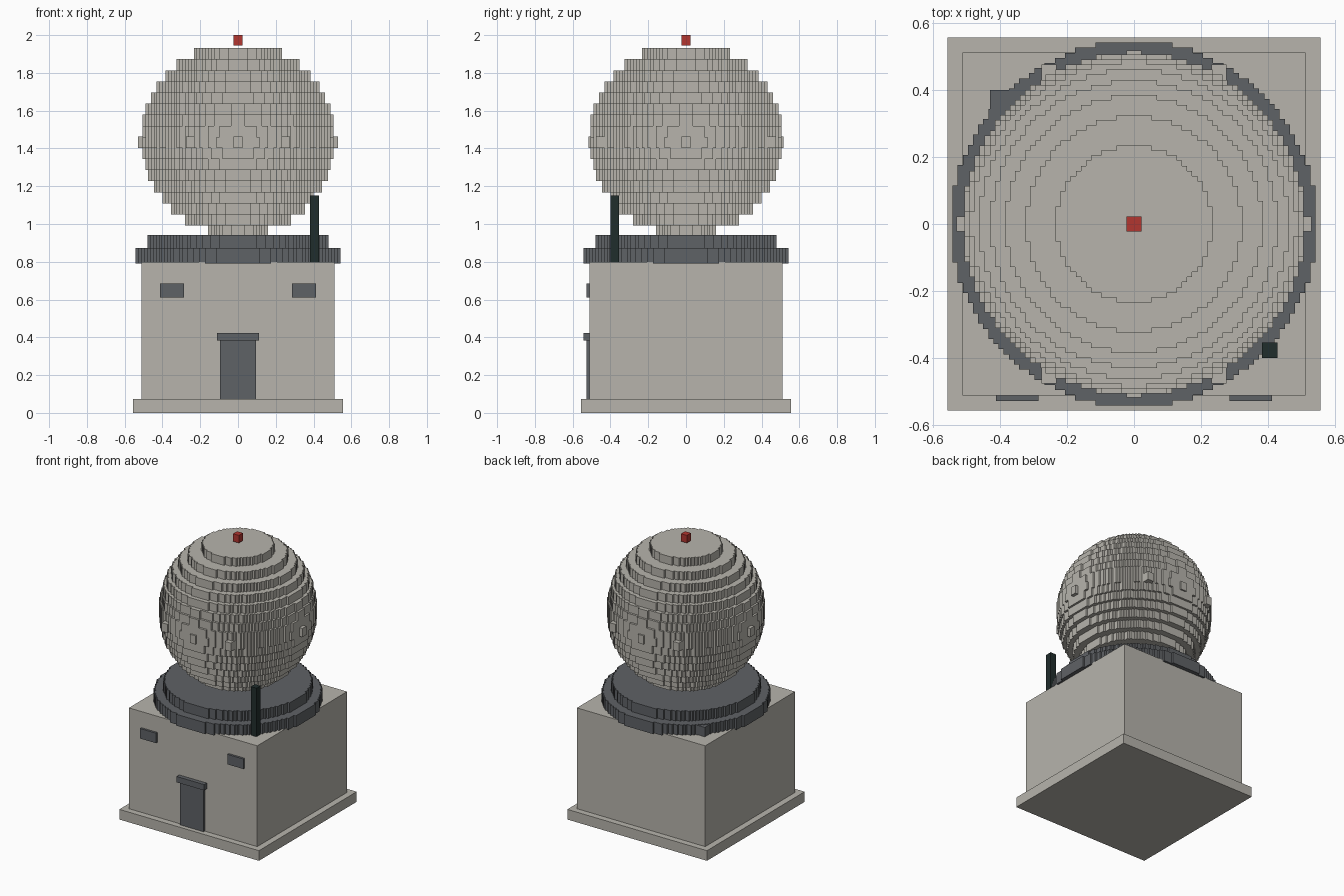
import bpy
import bmesh
import math

if "Cube" in bpy.data.objects:
    bpy.data.objects.remove(bpy.data.objects["Cube"], do_unlink=True)


def material(name, rgb):
    """Flat material from 0-255 display colour, stored as linear."""
    lin = [((c / 255 + 0.055) / 1.055) ** 2.4 for c in rgb] + [1.0]
    m = bpy.data.materials.new(name)
    m.use_nodes = True
    m.diffuse_color = lin
    m.node_tree.nodes["Principled BSDF"].inputs["Base Color"].default_value = lin
    return m


STONE = material("pale stone", (183, 180, 172))
SLATE = material("slate grey", (95, 98, 102))
BLACK = material("mast black", (32, 45, 44))
RED = material("beacon red", (178, 54, 48))


def finish(name, bm, mat):
    bmesh.ops.recalc_face_normals(bm, faces=bm.faces)
    mesh = bpy.data.meshes.new(name)
    bm.to_mesh(mesh)
    bm.free()
    mesh.materials.append(mat)
    obj = bpy.data.objects.new(name, mesh)
    bpy.context.collection.objects.link(obj)
    return obj


def add_box(bm, x0, x1, y0, y1, z0, z1):
    verts = bmesh.ops.create_cube(bm, size=1)["verts"]
    for v in verts:
        v.co.x = x1 if v.co.x > 0 else x0
        v.co.y = y1 if v.co.y > 0 else y0
        v.co.z = z1 if v.co.z > 0 else z0


def box(name, mat, *bounds):
    bm = bmesh.new()
    add_box(bm, *bounds)
    return finish(name, bm, mat)


def add_stepped_disc(bm, r, cell, z0, z1):
    """Prism whose outline is a circle of radius r (in cells) drawn with square cells."""
    k = int(r)
    right = []
    last = None
    for j in range(-k, k + 1):
        w = int(math.sqrt(r * r - j * j)) + 0.5
        if w != last:
            if last is not None:
                right.append((last, j - 0.5))
            right.append((w, j - 0.5))
            last = w
    right.append((last, k + 0.5))
    outline = right + [(-x, y) for x, y in reversed(right)]
    low = [bm.verts.new((x * cell, y * cell, z0)) for x, y in outline]
    face = bm.faces.new(low)
    up = bmesh.ops.extrude_face_region(bm, geom=[face])
    for v in up["geom"]:
        if isinstance(v, bmesh.types.BMVert):
            v.co.z = z1


# Plinth and square building
box("plinth", STONE, -0.557, 0.557, -0.557, 0.557, 0, 0.073)
box("building", STONE, -0.512, 0.512, -0.512, 0.512, 0.073, 0.80)

# Door, lintel and windows on the front wall
box("door", SLATE, -0.095, 0.095, -0.527, -0.51, 0.074, 0.385)
box("lintel", SLATE, -0.11, 0.11, -0.542, -0.51, 0.382, 0.424)
for side, sx in (("right", -1), ("left", 1)):
    xs = sorted((sx * 0.285, sx * 0.412))
    box("window_" + side, SLATE, xs[0], xs[1], -0.528, -0.51, 0.612, 0.684)

# Two-step ring under the dome
for name, r, z0, z1 in (("lower_ring", 35.75, 0.79, 0.872),
                        ("upper_ring", 31.6, 0.872, 0.943)):
    bm = bmesh.new()
    add_stepped_disc(bm, r, 0.01525, z0, z1)
    finish(name, bm, SLATE)

# Spherical dome made of stepped layers
LAYERS, STEP, TOP = 17, 0.0587, 1.931
CENTRE, RADIUS, CELL = 1.448, 0.51, 0.0151
bm = bmesh.new()
for i in range(LAYERS):
    z1 = TOP - i * STEP
    d = z1 - STEP / 2 - CENTRE
    add_stepped_disc(bm, math.sqrt(RADIUS ** 2 - d * d) / CELL, CELL, z1 - STEP, z1)
finish("dome", bm, STONE)

# Small blocks around the dome's middle
bm = bmesh.new()
spots = [(0.507 * math.cos(a * math.pi / 3), 0.523 * math.sin(a * math.pi / 3)) for a in range(6)]
spots += [(0, 0.494), (0, -0.494)]
for x, y in spots:
    add_box(bm, x - 0.023, x + 0.023, y - 0.023, y + 0.023, 1.402, 1.464)
finish("dome_blocks", bm, STONE)

# Roof equipment, mast and beacon
box("roof_box", SLATE, -0.43, -0.28, 0.27, 0.40, 0.795, 0.868)
box("mast", BLACK, 0.382, 0.428, -0.40, -0.354, 0.80, 1.15)
box("beacon", RED, -0.023, 0.023, -0.023, 0.023, 1.945, 2.0)
